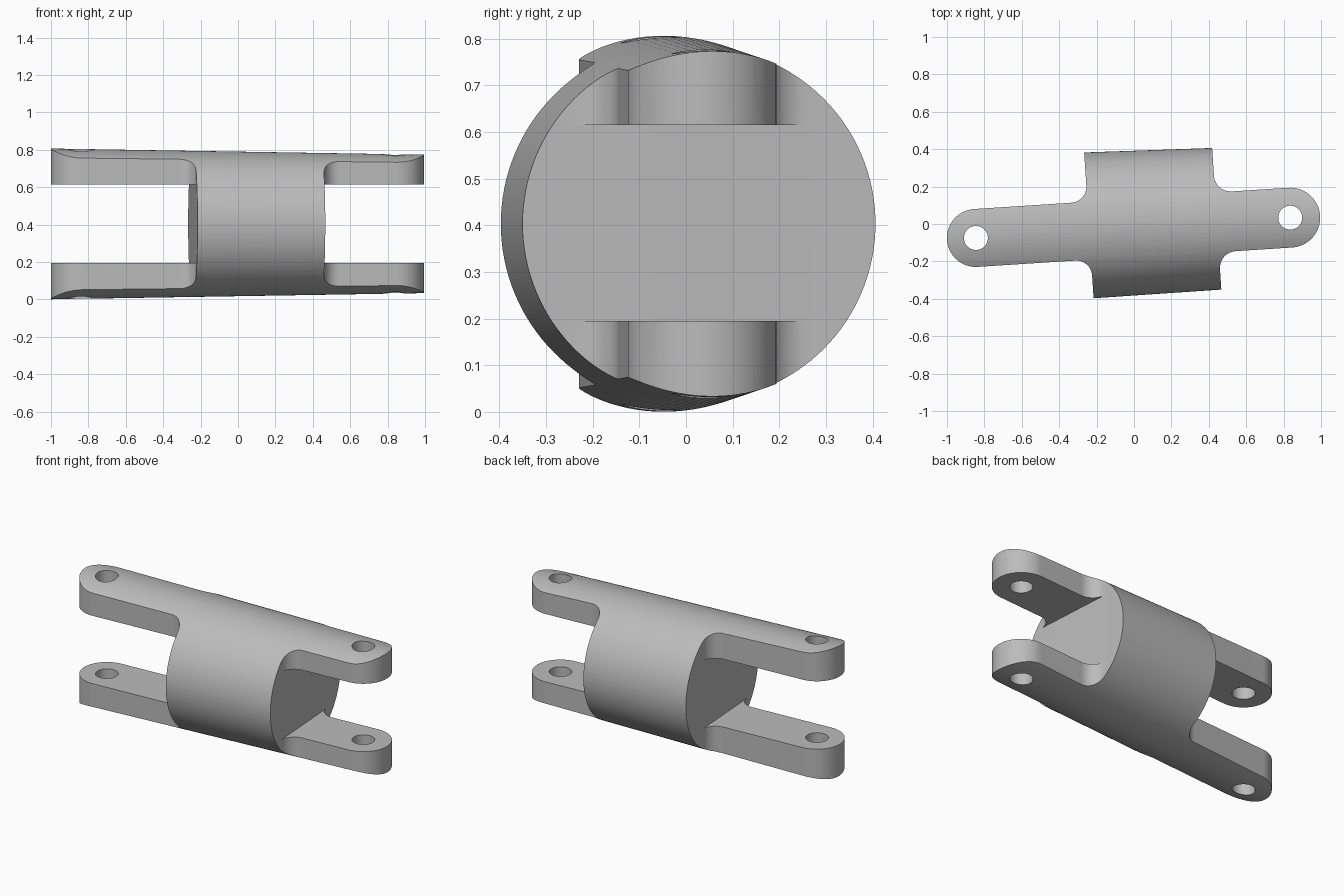
import bpy, bmesh
from math import radians, cos, sin, pi
from mathutils import Matrix

cube = bpy.data.objects.get("Cube")
if cube:
    bpy.data.objects.remove(cube, do_unlink=True)

MID_Z = 0.4035
PLAN = Matrix.Translation((0, -0.02, MID_Z)) @ Matrix.Rotation(radians(3.7), 4, "Z")
AXIS = Matrix.Translation((0, 0.005, MID_Z)) @ Matrix.Rotation(radians(2.95), 4, "Z")
LEFT_FACE, RIGHT_FACE = -0.24, 0.4445
LEFT_HOLE, RIGHT_HOLE = -0.847, 0.837
LEFT_HALF, RIGHT_HALF = 0.155, 0.16

steel = bpy.data.materials.new("plain grey")
steel.use_nodes = True
grey = (0.5, 0.5, 0.5, 1)
steel.diffuse_color = grey
steel.node_tree.nodes["Principled BSDF"].inputs["Base Color"].default_value = grey


def make_object(name, bm, matrix):
    bmesh.ops.recalc_face_normals(bm, faces=bm.faces)
    bm.transform(matrix)
    mesh = bpy.data.meshes.new(name)
    bm.to_mesh(mesh)
    bm.free()
    mesh.materials.append(steel)
    obj = bpy.data.objects.new(name, mesh)
    bpy.context.collection.objects.link(obj)
    return obj


def arc(x, y, r, start, end, steps=12):
    angles = [radians(start + (end - start) * i / steps) for i in range(steps + 1)]
    return [(x + r * cos(a), y + r * sin(a)) for a in angles]


def cone(name, r1, r2, depth, sides, matrix):
    bm = bmesh.new()
    bmesh.ops.create_cone(bm, cap_ends=True, segments=sides,
                          radius1=r1, radius2=r2, depth=depth)
    return make_object(name, bm, matrix)


def box(name, x0, x1, width, height):
    bm = bmesh.new()
    bmesh.ops.create_cube(bm, size=1)
    bmesh.ops.scale(bm, vec=(x1 - x0, width, height), verts=bm.verts)
    return make_object(name, bm, PLAN @ Matrix.Translation(((x0 + x1) / 2, 0, 0.0015)))


# Plan outline: rounded arms, filleted into the wide hub
fr, fl = 0.09, 0.085
rx, ry = RIGHT_FACE + fr, RIGHT_HALF + fr
lx, ly = LEFT_FACE - fl, LEFT_HALF + fl
outline = arc(RIGHT_HOLE, 0, RIGHT_HALF, -90, 90, 32)
outline += arc(rx, ry, fr, -90, -180)
outline += [(RIGHT_FACE, 0.6), (LEFT_FACE, 0.6)]
outline += arc(lx, ly, fl, 0, -90)
outline += arc(LEFT_HOLE, 0, LEFT_HALF, 90, 270, 32)
outline += arc(lx, -ly, fl, 90, 0)
outline += [(LEFT_FACE, -0.6), (RIGHT_FACE, -0.6)]
outline += arc(rx, -ry, fr, 180, 90)

bm = bmesh.new()
base = bm.faces.new([bm.verts.new((x, y, -0.6)) for x, y in outline])
top = bmesh.ops.extrude_face_region(bm, geom=[base])["geom"]
bmesh.ops.translate(bm, vec=(0, 0, 1.2),
                    verts=[v for v in top if isinstance(v, bmesh.types.BMVert)])
link = make_object("double_fork_link", bm, PLAN)

# Tapered round envelope, fork slots and pin holes
cutters = [("INTERSECT", cone("taper_envelope", 0.4063, 0.3667, 2.4, 128,
                              AXIS @ Matrix.Rotation(pi / 2, 4, "Y")))]
cutters.append(("DIFFERENCE", box("left_slot", -1.3, LEFT_FACE, 1.4, 0.42)))
cutters.append(("DIFFERENCE", box("right_slot", RIGHT_FACE, 1.3, 1.4, 0.42)))
for name, x in (("left_pin_hole", LEFT_HOLE), ("right_pin_hole", RIGHT_HOLE)):
    cutters.append(("DIFFERENCE", cone(name, 0.064, 0.064, 2, 48,
                                       PLAN @ Matrix.Translation((x, 0, 0)))))

bpy.context.view_layer.objects.active = link
link.select_set(True)
for operation, cutter in cutters:
    mod = link.modifiers.new(cutter.name, "BOOLEAN")
    mod.operation = operation
    mod.solver = "EXACT"
    mod.object = cutter
    bpy.ops.object.modifier_apply(modifier=mod.name)
    bpy.data.objects.remove(cutter, do_unlink=True)

bpy.ops.object.shade_smooth_by_angle(angle=radians(30))
